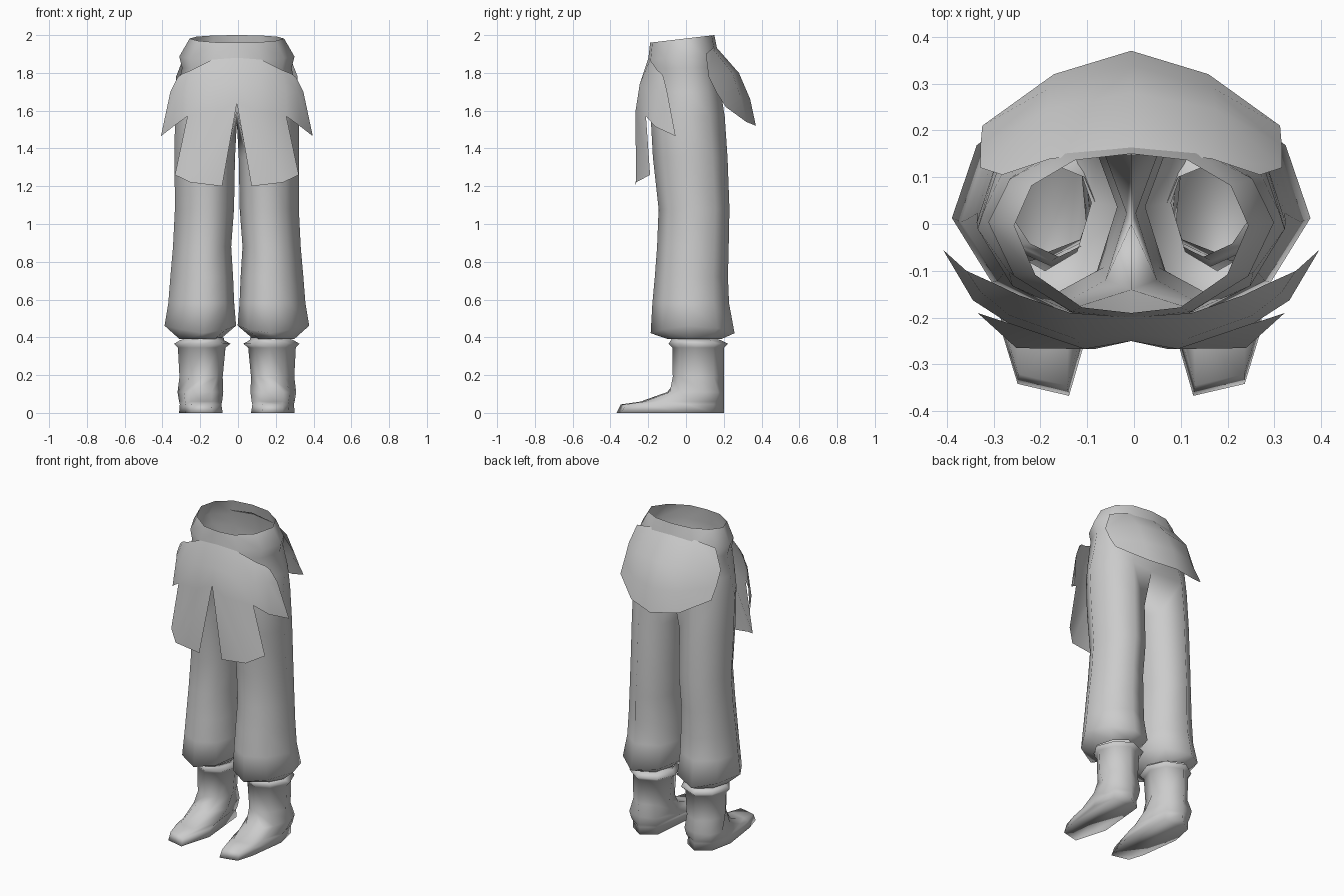
import bpy, bmesh

cube = bpy.data.objects.get("Cube")
if cube:
    bpy.data.objects.remove(cube, do_unlink=True)

GREY = (0.6, 0.6, 0.6, 1)
cloth = bpy.data.materials.new("plain grey")
cloth.use_nodes = True
cloth.diffuse_color = GREY
bsdf = next(n for n in cloth.node_tree.nodes if n.type == 'BSDF_PRINCIPLED')
bsdf.inputs["Base Color"].default_value = GREY
bsdf.inputs["Roughness"].default_value = 0.8

AXIS = -0.006  # the symmetry plane


def finish(name, bm):
    """Turn a half mesh (x >= 0) into a mirrored, smooth shaded object."""
    mesh = bpy.data.meshes.new(name)
    bm.to_mesh(mesh)
    bm.free()
    obj = bpy.data.objects.new(name, mesh)
    bpy.context.collection.objects.link(obj)
    mesh.materials.append(cloth)
    mesh.shade_smooth()
    obj.location.x = AXIS
    mod = obj.modifiers.new("mirror", 'MIRROR')
    mod.use_clip = True
    mod.merge_threshold = 0.001
    return obj


def bridge(bm, a, b, closed):
    """Join two rows of vertices (a above b) with quads."""
    n = len(a)
    for i in range(n if closed else n - 1):
        j = (i + 1) % n
        bm.faces.new((a[i], b[i], b[j], a[j]))


def ring(bm, shape, xi, xo, yf, yb, zf, zb, dip=0):
    """Fit a unit outline into the box, sloping from zf to zb, dipping front and back."""
    cx, rx, cy, ry = (xi + xo) / 2, (xo - xi) / 2, (yf + yb) / 2, (yb - yf) / 2
    return [bm.verts.new((cx + u * rx, cy + v * ry,
                          zf + (zb - zf) * (v + 1) / 2 - dip * v * v))
            for u, v in shape]


# Outlines run front centre -> outside -> back centre (-> inside)
HIP = [(0, -1), (.42, -.93), (.82, -.52), (1, .1), (.85, .6), (.48, .92), (0, 1)]
LEG = [(-.72, -.72), (-.1, -1), (.55, -.72), (1, -.1), (.72, .6), (.1, 1), (-.68, .7), (-1, 0)]
FOOT = [(-.5, -1), (.45, -.91), (.72, -.55), (1, .3), (.75, .8), (0, 1), (-.75, .8), (-1, -.3)]

# Trousers: hips split into two legs at the crotch
bm = bmesh.new()
hips = []
for zf, zb, hw, yf, yb in [(1.96, 2.0, .25, -.19, .15), (1.87, 1.90, .305, -.2, .17),
                           (1.82, 1.83, .29, -.205, .185), (1.70, 1.70, .318, -.2, .2)]:
    hips.append(ring(bm, HIP, -hw, hw, yf, yb, zf, zb))
fork = ring(bm, LEG, 0, .328, -.187, .205, 1.57, 1.57)
fork[0].co = (0, -.14, 1.60)
fork[6].co = (0, .15, 1.60)
fork[7].co = (0, 0, 1.54)
for a, b in zip(hips, hips[1:] + [fork[:7]]):
    bridge(bm, a, b, False)
last = fork
for z, xi, xo, yf, yb, dip in [
        (1.35, .010, .33, -.175, .22, 0), (1.08, .015, .328, -.145, .23, 0),
        (.88, .030, .338, -.153, .226, 0), (.72, .020, .352, -.165, .222, 0),
        (.58, .014, .363, -.178, .228, 0), (.462, .004, .383, -.187, .257, .04),
        (.392, .085, .305, -.10, .19, 0)]:
    row = ring(bm, LEG, xi, xo, yf, yb, z, z, dip)
    bridge(bm, last, row, True)
    last = row
finish("trousers", bm)

# Boots: flared collar, shaft and low pointed foot
bm = bmesh.new()
last = None
for shape, z, xi, xo, yf, yb in [
        (LEG, .40, .07, .258, -.07, .13), (LEG, .385, .068, .30, -.08, .185),
        (LEG, .366, .034, .332, -.092, .222), (LEG, .345, .06, .312, -.072, .20),
        (LEG, .19, .075, .304, -.07, .20), (FOOT, .11, .072, .314, -.10, .20),
        (FOOT, .06, .078, .306, -.24, .20), (FOOT, .045, .082, .302, -.345, .20),
        (FOOT, 0, .075, .306, -.367, .20)]:
    row = ring(bm, shape, xi, xo, yf, yb, z, z)
    if last:
        bridge(bm, last, row, True)
    last = row
bm.faces.new(last[::-1])
finish("boots", bm)


def flap(name, rows, tail=()):
    """Cloth sheet from rows of points running from the middle outwards."""
    bm = bmesh.new()
    grid = [[bm.verts.new(p) for p in r] for r in rows]
    for a, b in zip(grid, grid[1:]):
        bridge(bm, a, b, False)
    if tail:
        bridge(bm, grid[-1][:len(tail)], [bm.verts.new(p) for p in tail], False)
    return finish(name, bm)


# Front flap: two hanging tails and a pointed wing on each side
flap("front_flap", [
    [(0, -.199, 1.88), (.13, -.19, 1.87), (.24, -.152, 1.815), (.29, -.128, 1.795),
     (.315, -.118, 1.775)],
    [(0, -.235, 1.75), (.12, -.245, 1.74), (.26, -.195, 1.70), (.322, -.145, 1.70),
     (.352, -.10, 1.70)],
    [(0, -.25, 1.64), (.10, -.267, 1.60), (.262, -.212, 1.57), (.338, -.163, 1.515),
     (.402, -.055, 1.465)],
], [(.078, -.267, 1.20), (.245, -.265, 1.22), (.328, -.19, 1.26)])

# Back flap: rounded sheet flaring out behind, tucked in at the waist
back = flap("back_flap", [
    [(0, .148, 1.95), (.17, .14, 1.93), (.275, .105, 1.90)],
    [(0, .28, 1.80), (.18, .245, 1.80), (.322, .12, 1.78)],
    [(0, .34, 1.66), (.175, .29, 1.67), (.322, .165, 1.69)],
    [(0, .37, 1.52), (.165, .32, 1.54), (.318, .21, 1.62)],
])
back.data.flip_normals()
